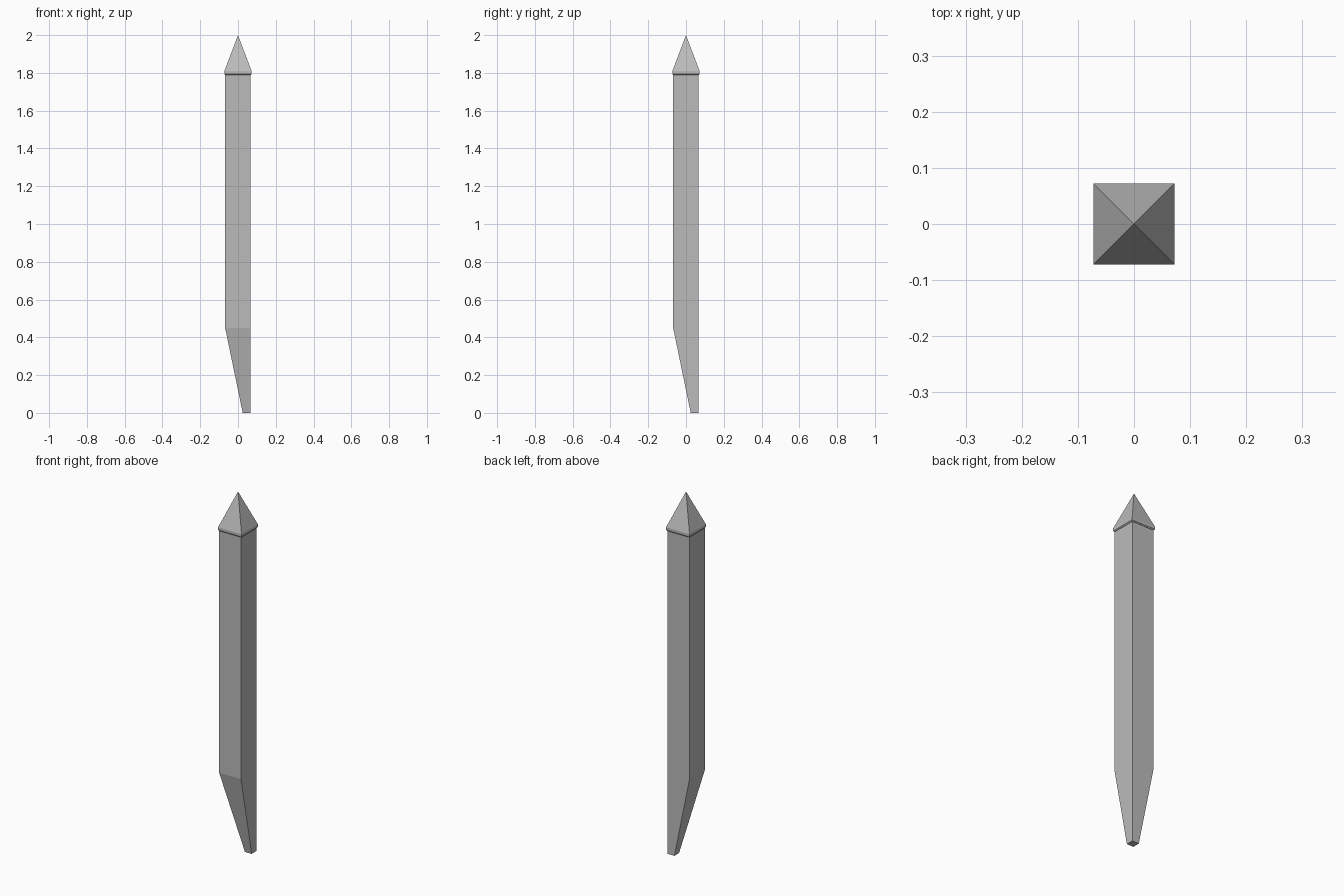
import bpy, bmesh

old = bpy.data.objects.get("Cube")
if old:
    bpy.data.objects.remove(old)

GREY = (0.5, 0.5, 0.5, 1)
grey = bpy.data.materials.new("plain grey")
grey.use_nodes = True
grey.diffuse_color = GREY
grey.node_tree.nodes["Principled BSDF"].inputs["Base Color"].default_value = GREY


def square_loft(name, sections):
    """Skin square sections given as (low, high, z), low and high shared by x and y."""
    bm = bmesh.new()
    rings = []
    for low, high, z in sections:
        corners = [(low, low), (high, low), (high, high), (low, high)]
        rings.append([bm.verts.new((x, y, z)) for x, y in corners])
    for a, b in zip(rings, rings[1:]):
        for i in range(4):
            j = (i + 1) % 4
            bm.faces.new((a[i], a[j], b[j], b[i]))
    bm.faces.new(rings[0][::-1])
    bm.faces.new(rings[-1])
    # a section of no size closes to a point
    bmesh.ops.remove_doubles(bm, verts=bm.verts[:], dist=0.0001)
    bmesh.ops.recalc_face_normals(bm, faces=bm.faces[:])
    mesh = bpy.data.meshes.new(name)
    bm.to_mesh(mesh)
    bm.free()
    mesh.materials.append(grey)
    obj = bpy.data.objects.new(name, mesh)
    bpy.context.collection.objects.link(obj)
    return obj


# Post, cut back on the front and one side to a narrow foot
square_loft("post", [(0.025, 0.066, 0), (-0.068, 0.066, 0.45), (-0.068, 0.066, 1.795)])

# Pyramid cap with a thin upright rim
square_loft("cap", [(-0.068, 0.068, 1.79), (-0.072, 0.072, 1.795),
                    (-0.072, 0.072, 1.81), (0, 0, 2)])
